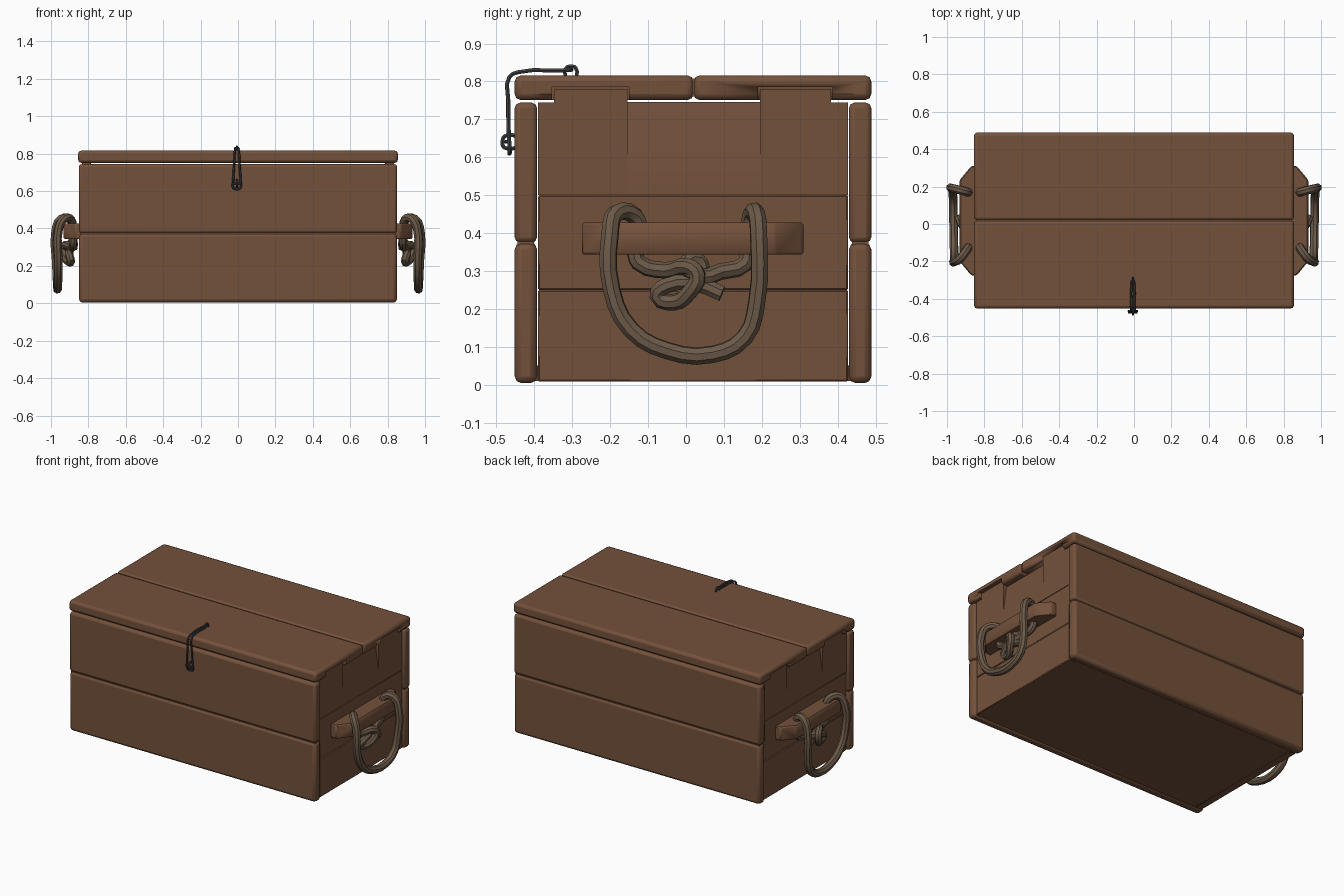
import bpy, bmesh, math
from mathutils import Vector

if "Cube" in bpy.data.objects:
    bpy.data.objects.remove(bpy.data.objects["Cube"])


def mat(name, rgb):
    m = bpy.data.materials.new(name)
    m.diffuse_color = (*rgb, 1)
    m.use_nodes = True
    m.node_tree.nodes["Principled BSDF"].inputs["Base Color"].default_value = m.diffuse_color
    return m


WOOD = mat("brown_wood", (0.175, 0.083, 0.044))
ROPE = mat("tan_rope", (0.15, 0.103, 0.066))
STEEL = mat("dark_steel", (0.05, 0.053, 0.057))


def finish(ob, m, bevel=0.0, seg=2):
    ob.data.materials.append(m)
    if bevel:
        b = ob.modifiers.new("bevel", 'BEVEL')
        b.width, b.segments, b.limit_method = bevel, seg, 'ANGLE'
    bpy.ops.object.select_all(action='DESELECT')
    bpy.context.view_layer.objects.active = ob
    ob.select_set(True)
    bpy.ops.object.shade_smooth_by_angle(angle=math.radians(40))
    return ob


def prism(name, pts, m, bevel=0.0, seg=2):
    """Solid between two matching rings of 3D points."""
    bottom, top = pts
    bm = bmesh.new()
    a = [bm.verts.new(p) for p in bottom]
    b = [bm.verts.new(p) for p in top]
    bm.faces.new(a)
    bm.faces.new(b)
    n = len(a)
    for i in range(n):
        bm.faces.new((a[i], a[(i + 1) % n], b[(i + 1) % n], b[i]))
    bmesh.ops.recalc_face_normals(bm, faces=bm.faces)
    me = bpy.data.meshes.new(name)
    bm.to_mesh(me)
    bm.free()
    ob = bpy.data.objects.new(name, me)
    bpy.context.collection.objects.link(ob)
    return finish(ob, m, bevel, seg)


def box(name, x, y, z, m, bevel=0.0, seg=2):
    x, y, z = sorted(x), sorted(y), sorted(z)
    ring = lambda h: [(x[0], y[0], h), (x[1], y[0], h), (x[1], y[1], h), (x[0], y[1], h)]
    return prism(name, (ring(z[0]), ring(z[1])), m, bevel, seg)


def tube(name, pts, r, m, closed=False, res=2, steps=3):
    """Round tube along a smooth curve through the points."""
    cu = bpy.data.curves.new(name, 'CURVE')
    cu.dimensions = '3D'
    sp = cu.splines.new('BEZIER')
    sp.bezier_points.add(len(pts) - 1)
    for bp, p in zip(sp.bezier_points, pts):
        bp.co = p
        bp.handle_left_type = bp.handle_right_type = 'AUTO'
    sp.use_cyclic_u = closed
    sp.resolution_u = steps
    cu.bevel_depth, cu.bevel_resolution, cu.use_fill_caps = r, res, True
    tmp = bpy.data.objects.new(name + "_path", cu)
    bpy.context.collection.objects.link(tmp)
    dg = bpy.context.evaluated_depsgraph_get()
    me = bpy.data.meshes.new_from_object(tmp.evaluated_get(dg))
    bpy.data.objects.remove(tmp)
    me.materials.clear()
    ob = bpy.data.objects.new(name, me)
    bpy.context.collection.objects.link(ob)
    return finish(ob, m)


# front and back planks
for part, y in (("front", (-0.452, -0.393)), ("back", (0.43, 0.489))):
    box(part + "_lower_plank", (-0.85, 0.85), y, (0.004, 0.375), WOOD, 0.018)
    box(part + "_upper_plank", (-0.85, 0.85), y, (0.375, 0.744), WOOD, 0.014)
    # thin strip closing the seam between the two planks
    inner = (y[0] + 0.008, y[1] - 0.008)
    box(part + "_seam", (-0.842, 0.842), inner, (0.35, 0.4), WOOD)
box("bottom_board", (-0.83, 0.83), (-0.4, 0.44), (0.01, 0.05), WOOD)

# lid boards, notched underneath at both ends
TABS = ((-0.348, -0.155), (0.195, 0.382))
cutters = []
for s in (-1, 1):
    for a, b in TABS:
        c = box("notch_cutter", (s * 0.78, s * 0.9), (a - 0.005, b + 0.005), (0.7, 0.785), WOOD)
        c.hide_render = True
        c.hide_viewport = False
        c.display_type = 'WIRE'
        cutters.append(c)
for name, y, cs in (("front_lid_board", (-0.452, 0.02), (0, 2)),
                    ("back_lid_board", (0.02, 0.489), (1, 3))):
    lid = box(name, (-0.855, 0.855), y, (0.751, 0.816), WOOD, 0.016, 2)
    for i in cs:
        md = lid.modifiers.new("notch", 'BOOLEAN')
        md.operation, md.object, md.solver = 'DIFFERENCE', cutters[i], 'EXACT'
    # apply modifiers so the cutters can be removed
    dg = bpy.context.evaluated_depsgraph_get()
    me = bpy.data.meshes.new_from_object(lid.evaluated_get(dg))
    lid.modifiers.clear()
    lid.data = me
box("lid_seam", (-0.845, 0.845), (0.0, 0.04), (0.76, 0.808), WOOD)
for c in cutters:
    bpy.data.objects.remove(c)

for s, side in ((1, "right"), (-1, "left")):
    xi, xo = s * 0.785, s * 0.835
    # end panels
    box(side + "_end_lower", (xi, xo), (-0.391, 0.428), (0.008, 0.25), WOOD, 0.004, 1)
    box(side + "_end_middle", (xi, xo), (-0.391, 0.428), (0.25, 0.5), WOOD, 0.004, 1)
    for label, edge, (a, b) in (("front", -0.391, TABS[0]), ("back", 0.428, TABS[1])):
        out, inn = (a, b) if edge < 0 else (b, a)
        prof = [(edge, 0.5), (inn, 0.5), (inn, 0.78), (out, 0.78), (out, 0.744), (edge, 0.744)]
        prism(side + "_end_tab_" + label,
              ([(xi, y, z) for y, z in prof], [(xo, y, z) for y, z in prof]), WOOD)
    # middle of the upper end board slopes back to the lid
    prof = [(0.785, 0.5), (0.835, 0.5), (0.835, 0.58), (0.812, 0.746), (0.785, 0.746)]
    prism(side + "_end_upper",
          tuple([(s * x, y, z) for x, z in prof] for y in (-0.155, 0.195)), WOOD)

    # handle cleat with tapered ends
    prof = [(0.83, -0.275), (0.87, -0.275), (0.932, -0.2), (0.932, 0.235), (0.87, 0.31), (0.83, 0.31)]
    prism(side + "_handle_cleat",
          tuple([(s * x, y, z) for x, y in prof] for z in (0.343, 0.428)), WOOD, 0.006, 1)

    # rope grip
    grip = [(0.885, -0.12, 0.40), (0.892, -0.135, 0.445), (0.93, -0.185, 0.452),
            (0.958, -0.2, 0.40), (0.962, -0.196, 0.25), (0.962, -0.145, 0.145),
            (0.964, -0.05, 0.09), (0.966, 0.07, 0.08), (0.968, 0.155, 0.125),
            (0.972, 0.187, 0.22), (0.976, 0.192, 0.38), (0.945, 0.185, 0.452),
            (0.895, 0.172, 0.447), (0.885, 0.168, 0.40)]
    tube(side + "_rope_grip", [(s * x, y, z) for x, y, z in grip], 0.0235, ROPE)

    # knotted rope ends under the cleat
    knot_a = [(0.88, -0.135, 0.35), (0.882, -0.125, 0.322), (0.89, -0.05, 0.302),
              (0.925, 0.005, 0.312), (0.935, 0.03, 0.29), (0.925, 0.01, 0.245),
              (0.9, -0.03, 0.218), (0.895, -0.075, 0.235), (0.905, -0.05, 0.262),
              (0.9, 0.03, 0.265), (0.905, 0.095, 0.24)]
    knot_b = [(0.88, 0.165, 0.36), (0.882, 0.155, 0.318), (0.89, 0.09, 0.298),
              (0.905, 0.045, 0.285), (0.9, 0.0, 0.315), (0.88, 0.03, 0.328), (0.88, 0.045, 0.29)]
    for tag, k in (("a", knot_a), ("b", knot_b)):
        tube(side + "_rope_knot_" + tag, [(s * x, y, z) for x, y, z in k], 0.022, ROPE)

# wire hasp: long teardrop loop bent over the front edge
half = [(0.007, -0.33, 0.829), (0.009, -0.44, 0.825), (0.011, -0.466, 0.812),
        (0.014, -0.469, 0.75), (0.02, -0.467, 0.65), (0.02, -0.465, 0.618)]
loop = ([(0, -0.302, 0.831)] + half + [(0, -0.466, 0.61)]
        + [(-x, y, z) for x, y, z in reversed(half)])
tube("latch_loop", [(x - 0.006, y, z) for x, y, z in loop], 0.006, STEEL, True, 1)

# staples on the lid and on the front
lid_st = [(-0.006, -0.318, 0.805), (-0.006, -0.316, 0.836), (-0.006, -0.303, 0.84),
          (-0.006, -0.291, 0.836), (-0.006, -0.289, 0.805)]
tube("lid_staple", lid_st, 0.0055, STEEL, False, 1)
front_st = [(-0.006, -0.44, 0.656), (-0.006, -0.478, 0.656), (-0.006, -0.484, 0.642),
            (-0.006, -0.48, 0.626), (-0.006, -0.44, 0.626)]
tube("front_staple", front_st, 0.006, STEEL, False, 1)
box("latch_pin", (-0.032, 0.02), (-0.479, -0.469), (0.636, 0.646), STEEL, 0.003, 1)
